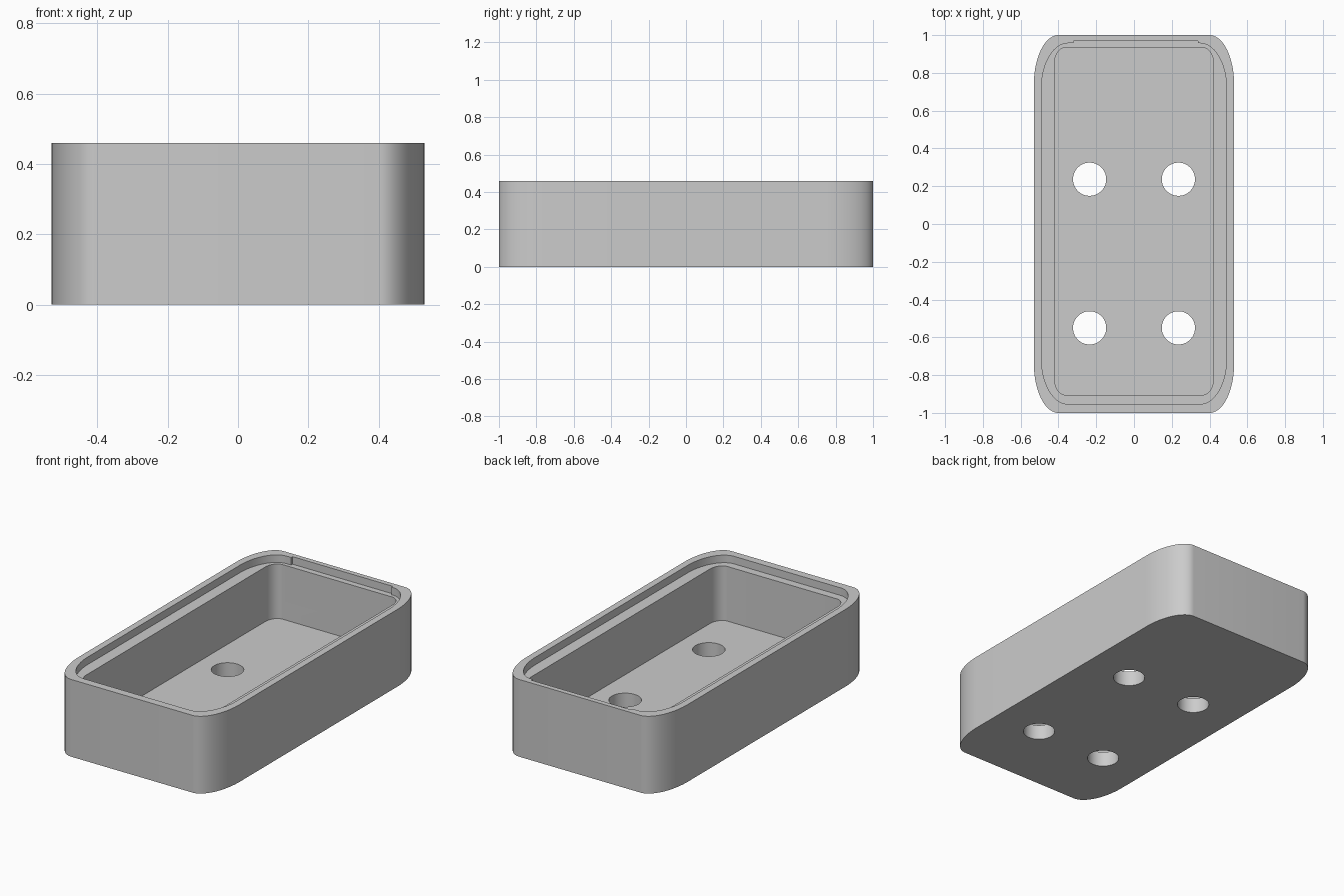
import bpy, bmesh, math

cube = bpy.data.objects.get("Cube")
if cube:
    bpy.data.objects.remove(cube, do_unlink=True)

grey = bpy.data.materials.new("plain grey")
grey.use_nodes = True
colour = (0.6, 0.6, 0.6, 1)
grey.diffuse_color = colour
grey.node_tree.nodes["Principled BSDF"].inputs["Base Color"].default_value = colour


def outline(x, y0, y1, rx, ry, steps=20):
    """Rectangle outline with elliptical corners, counter-clockwise."""
    pts = []
    corners = [(x - rx, y1 - ry), (rx - x, y1 - ry), (rx - x, y0 + ry), (x - rx, y0 + ry)]
    for q, (cx, cy) in enumerate(corners):
        for i in range(steps + 1):
            a = math.pi / 2 * (q + i / steps)
            pts.append((cx + rx * math.cos(a), cy + ry * math.sin(a)))
    return pts


def prism(name, pts, z0, z1):
    """Solid made by extruding an outline upward."""
    bm = bmesh.new()
    base = bm.faces.new([bm.verts.new((x, y, z0)) for x, y in pts])
    top = bmesh.ops.extrude_face_region(bm, geom=[base])["geom"]
    bmesh.ops.translate(bm, vec=(0, 0, z1 - z0),
                        verts=[g for g in top if isinstance(g, bmesh.types.BMVert)])
    bmesh.ops.recalc_face_normals(bm, faces=bm.faces)
    mesh = bpy.data.meshes.new(name)
    bm.to_mesh(mesh)
    bm.free()
    mesh.materials.append(grey)
    obj = bpy.data.objects.new(name, mesh)
    bpy.context.collection.objects.link(obj)
    return obj


HEIGHT, LEDGE, FLOOR = 0.46, 0.415, 0.09

# Outer body
tray = prism("tray", outline(0.53, -1, 1, 0.13, 0.26), 0, HEIGHT)

# Lid recess, shallow notch in its back wall, and main cavity
cutters = [
    prism("lid_recess", outline(0.49, -0.953, 0.957, 0.14, 0.24), LEDGE, 0.6),
    prism("back_notch", [(-0.32, 0.9), (0.34, 0.9), (0.34, 0.97), (-0.32, 0.97)], LEDGE, 0.6),
    prism("cavity", outline(0.42, -0.905, 0.935, 0.06, 0.08), FLOOR, 0.7),
]

# Four round holes through the floor
for x in (-0.235, 0.235):
    for y in (-0.55, 0.237):
        ring = [(x + 0.088 * math.cos(a), y + 0.088 * math.sin(a))
                for a in (math.tau * i / 48 for i in range(48))]
        cutters.append(prism("floor_hole", ring, -0.1, 0.2))

# Carve the body, then discard the cutters
bpy.ops.object.select_all(action='DESELECT')
bpy.context.view_layer.objects.active = tray
tray.select_set(True)
for cutter in cutters:
    cutter.hide_render = True
    mod = tray.modifiers.new(cutter.name, 'BOOLEAN')
    mod.operation = 'DIFFERENCE'
    mod.solver = 'EXACT'
    mod.object = cutter
    bpy.ops.object.modifier_apply(modifier=mod.name)
    bpy.data.objects.remove(cutter, do_unlink=True)

bpy.ops.object.shade_smooth_by_angle(angle=math.radians(30))
